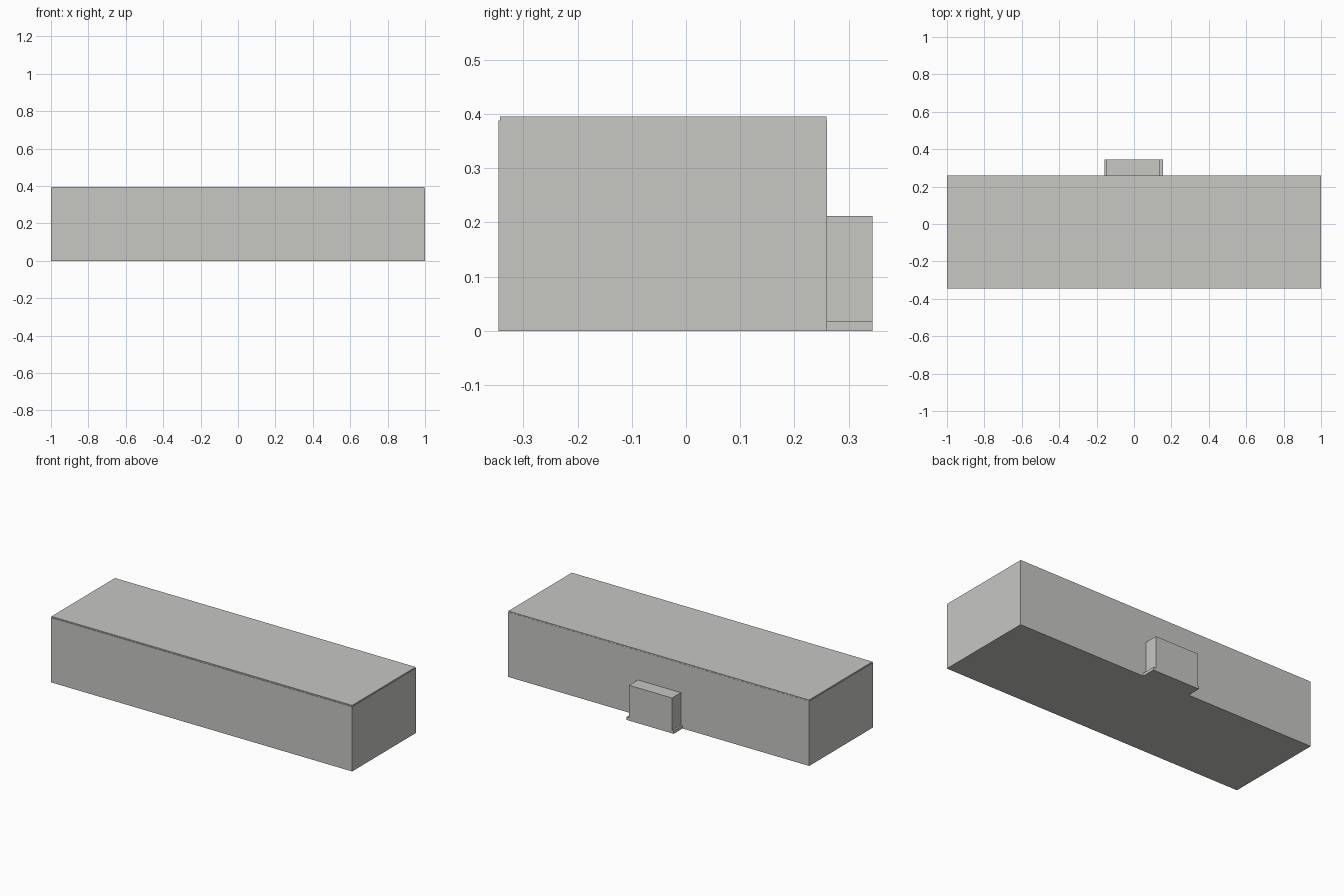
import bpy

if "Cube" in bpy.data.objects:
    bpy.data.objects.remove(bpy.data.objects["Cube"])

grey = bpy.data.materials.new("light_grey")
grey.diffuse_color = (0.57, 0.58, 0.55, 1)
grey.use_nodes = True
grey.node_tree.nodes["Principled BSDF"].inputs["Base Color"].default_value = grey.diffuse_color


def box(name, x0, x1, y0, y1, z0, z1):
    """Axis-aligned box from its limits."""
    bpy.ops.mesh.primitive_cube_add(size=1)
    ob = bpy.context.object
    ob.name = ob.data.name = name
    for v in ob.data.vertices:
        v.co = (x1 if v.co.x > 0 else x0,
                y1 if v.co.y > 0 else y0,
                z1 if v.co.z > 0 else z0)
    ob.data.materials.append(grey)
    return ob


# Main long body with a slightly inset top slab
box("main_body", -1, 1, -0.346, 0.26, 0, 0.388)
box("roof_slab", -0.998, 0.998, -0.343, 0.259, 0.388, 0.395)

# Small porch block on the back, standing on a thin wider plinth
box("porch_block", -0.148, 0.137, 0.26, 0.344, 0.017, 0.212)
box("porch_plinth", -0.159, 0.155, 0.26, 0.344, 0, 0.017)
